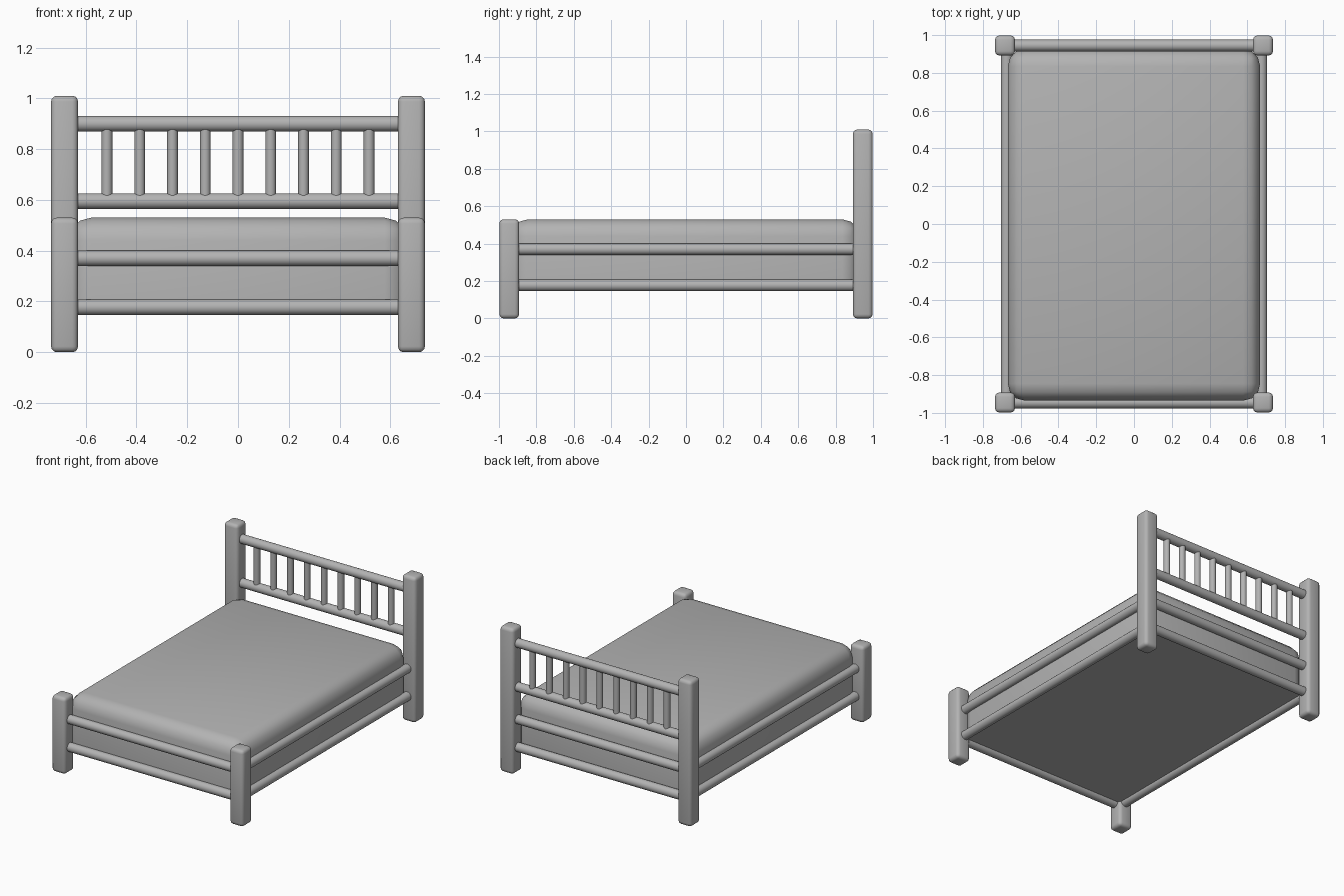
import bpy, bmesh, math
from mathutils import Matrix, Vector

cube = bpy.data.objects.get("Cube")
if cube:
    bpy.data.objects.remove(cube, do_unlink=True)

grey = bpy.data.materials.new("plain grey")
grey.use_nodes = True
colour = (0.45, 0.45, 0.45, 1)
grey.diffuse_color = colour
grey.node_tree.nodes["Principled BSDF"].inputs["Base Color"].default_value = colour

POST_X, POST_Y = 0.683, 0.945
INNER_X, INNER_Y = 0.64, 0.9


def finish(name, bm):
    mesh = bpy.data.meshes.new(name)
    bmesh.ops.recalc_face_normals(bm, faces=bm.faces)
    bm.to_mesh(mesh)
    bm.free()
    obj = bpy.data.objects.new(name, mesh)
    mesh.materials.append(grey)
    bpy.context.collection.objects.link(obj)
    bpy.ops.object.select_all(action='DESELECT')
    obj.select_set(True)
    bpy.context.view_layer.objects.active = obj
    bpy.ops.object.shade_smooth_by_angle(angle=math.radians(50))
    return obj


def rounded_box(name, lo, hi, radius, segments, keep=lambda e: True):
    bm = bmesh.new()
    bmesh.ops.create_cube(bm, size=1)
    lo, hi = Vector(lo), Vector(hi)
    for v in bm.verts:
        v.co = Vector([(v.co[i] + 0.5) * (hi[i] - lo[i]) + lo[i] for i in range(3)])
    bmesh.ops.bevel(bm, geom=[e for e in bm.edges if keep(e)], offset=radius,
                    segments=segments, profile=0.5, affect='EDGES')
    return finish(name, bm)


def rod(name, start, end, radius):
    start, end = Vector(start), Vector(end)
    axis = end - start
    bm = bmesh.new()
    turn = axis.to_track_quat('Z', 'Y').to_matrix().to_4x4()
    bmesh.ops.create_cone(bm, cap_ends=True, segments=20, radius1=radius, radius2=radius,
                          depth=axis.length,
                          matrix=Matrix.Translation((start + end) / 2) @ turn)
    return finish(name, bm)


# corner posts: tall at the head, short at the foot
for side, sx in (("left", 1), ("right", -1)):
    for place, sy, height in (("head", 1, 1.01), ("foot", -1, 0.53)):
        x, y, h = sx * POST_X, sy * POST_Y, 0.053
        rounded_box(f"{place}_post_{side}", (x - h, y - h, 0), (x + h, y + h, height), 0.023, 3)

# two levels of rails around the frame
for level, z in (("lower", 0.177), ("upper", 0.37)):
    for place, y in (("head", POST_Y), ("foot", -POST_Y)):
        rod(f"{level}_{place}_rail", (-INNER_X, y, z), (INNER_X, y, z), 0.031)
    for side, x in (("left", 0.674), ("right", -0.674)):
        rod(f"{level}_side_rail_{side}", (x, -INNER_Y, z), (x, INNER_Y, z), 0.031)

# headboard rails and spindles
for name, z in (("headboard_bottom_rail", 0.595), ("headboard_top_rail", 0.9)):
    rod(name, (-INNER_X, POST_Y, z), (INNER_X, POST_Y, z), 0.031)
for i in range(9):
    x = (i - 4) * 0.129
    rod(f"spindle_{i + 1}", (x, POST_Y, 0.6), (x, POST_Y, 0.89), 0.021)

# mattress: rounded top and corners, flat underside
BOTTOM = 0.175
rounded_box("mattress", (-0.668, -0.935, BOTTOM), (0.668, 0.925, 0.53), 0.09, 3,
            lambda e: max(v.co.z for v in e.verts) > BOTTOM + 0.01)
